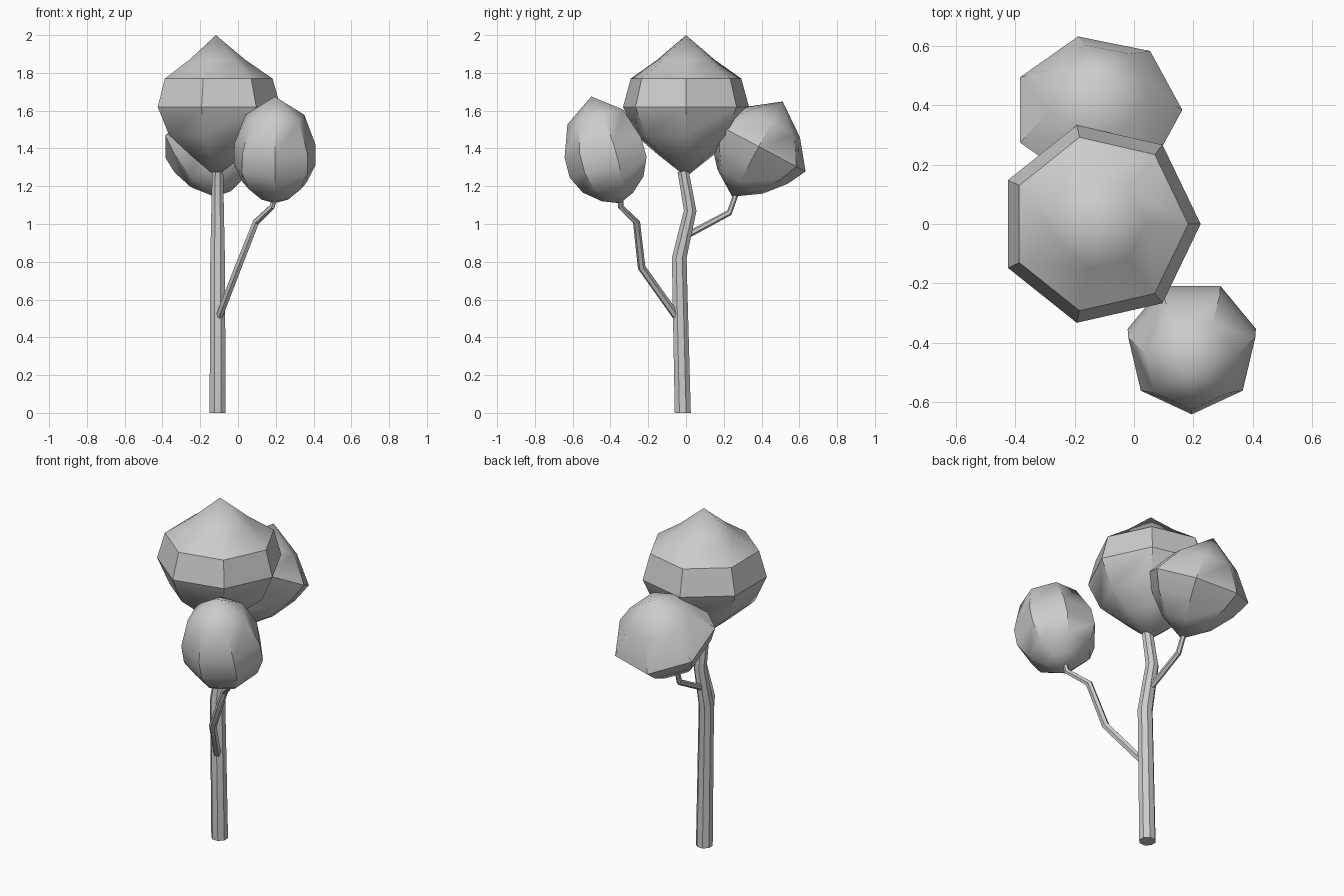
import bpy, bmesh, math
from mathutils import Vector, Matrix

if "Cube" in bpy.data.objects:
    bpy.data.objects.remove(bpy.data.objects["Cube"])


def finish(bm, name, angle):
    bmesh.ops.recalc_face_normals(bm, faces=bm.faces)
    me = bpy.data.meshes.new(name)
    bm.to_mesh(me)
    bm.free()
    ob = bpy.data.objects.new(name, me)
    bpy.context.collection.objects.link(ob)
    bpy.ops.object.select_all(action='DESELECT')
    ob.select_set(True)
    bpy.context.view_layer.objects.active = ob
    bpy.ops.object.shade_smooth_by_angle(angle=math.radians(angle))
    return ob


def bridge(bm, a, b):
    n = len(a)
    for i in range(n):
        j = (i + 1) % n
        bm.faces.new((a[i], a[j], b[j], b[i]))


def crown(name, base, tilt, phase, bottom, rings, top, sides=7):
    """Lathed leaf ball: pole, rings of (radius, height), pole; tilted about x."""
    bm = bmesh.new()
    loops = []
    for r, h in rings:
        loops.append([bm.verts.new((r * math.cos(phase + math.tau * i / sides),
                                    r * math.sin(phase + math.tau * i / sides), h))
                      for i in range(sides)])
    for a, b in zip(loops, loops[1:]):
        bridge(bm, a, b)
    for loop, h in ((loops[0], bottom), (loops[-1], top)):
        pole = bm.verts.new((0, 0, h))
        for i in range(sides):
            bm.faces.new((loop[i], loop[(i + 1) % sides], pole))
    bm.transform(Matrix.Translation(base) @ Matrix.Rotation(math.radians(tilt), 4, 'X'))
    return finish(bm, name, 35)


def limb(name, points, sides, flat_base=False):
    """Tapered tube through (x, y, z, radius) points."""
    bm = bmesh.new()
    pts = [Vector(p[:3]) for p in points]
    loops = []
    for k, p in enumerate(pts):
        d = (pts[min(k + 1, len(pts) - 1)] - pts[max(k - 1, 0)]).normalized()
        if flat_base and k == 0:
            d = Vector((0, 0, 1))
        u = Vector((0, 1, 0)).cross(d).normalized()
        v = d.cross(u)
        r = points[k][3]
        loops.append([bm.verts.new(p + r * (u * math.cos(t) + v * math.sin(t)))
                      for t in (math.tau * (i + 0.5) / sides for i in range(sides))])
    for a, b in zip(loops, loops[1:]):
        bridge(bm, a, b)
    bm.faces.new(loops[0])
    bm.faces.new(loops[-1])
    return finish(bm, name, 30)


# Trunk and branches
limb("trunk", [(-.108, -.017, 0, .046), (-.108, -.036, .82, .042),
               (-.108, .022, 1.07, .036), (-.108, -.015, 1.28, .032)], 8, True)
limb("front_branch", [(-.1, -.05, .51, .021), (0, -.235, .77, .021),
                      (.095, -.262, 1.01, .019), (.18, -.345, 1.09, .016),
                      (.197, -.348, 1.15, .015)], 6)
limb("back_branch", [(-.11, .015, .945, .017), (-.118, .23, 1.06, .016),
                     (-.125, .265, 1.16, .014)], 6)

# Leaf crowns
crown("main_crown", (-.117, 0, 1.62), 0, 0, -.37,
      [(.15, -.255), (.275, -.15), (.342, 0), (.3, .15), (.155, .25)], .38)
crown("front_crown", (.195, -.35, 1.11), 15, -math.pi / 2, 0,
      [(.09, .035), (.175, .105), (.222, .2), (.22, .31), (.16, .475)], .585)
crown("back_crown", (-.125, .385, 1.41), -28, 0, -.3,
      [(.14, -.21), (.235, -.1), (.288, 0), (.175, .145)], .27)
